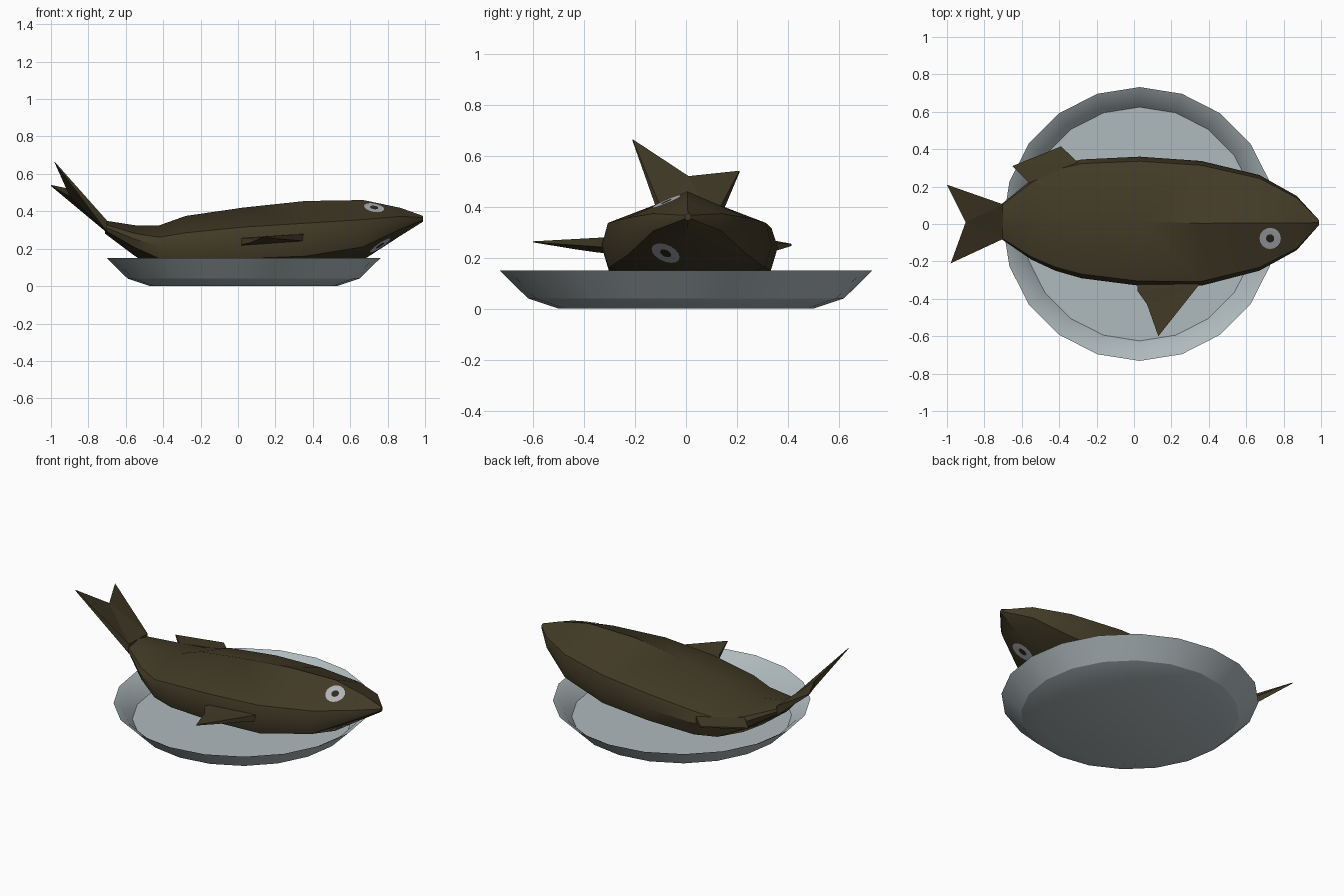
import bpy, bmesh, math
from mathutils import Vector
from mathutils.bvhtree import BVHTree

if "Cube" in bpy.data.objects:
    bpy.data.objects.remove(bpy.data.objects["Cube"])


def material(name, rgb):
    m = bpy.data.materials.new(name)
    m.diffuse_color = (*rgb, 1)
    m.use_nodes = True
    m.node_tree.nodes["Principled BSDF"].inputs["Base Color"].default_value = m.diffuse_color
    return m


FISH = material("fish brown", (0.055, 0.043, 0.02))
PLATE = material("plate grey", (0.43, 0.49, 0.51))
EYE = material("eye grey", (0.45, 0.46, 0.49))
PUPIL = material("pupil dark", (0.03, 0.024, 0.012))


def finish(name, bm, mats, smooth=None):
    bmesh.ops.recalc_face_normals(bm, faces=bm.faces)
    me = bpy.data.meshes.new(name)
    bm.to_mesh(me)
    bm.free()
    ob = bpy.data.objects.new(name, me)
    bpy.context.collection.objects.link(ob)
    for m in mats:
        me.materials.append(m)
    if smooth:
        bpy.ops.object.select_all(action='DESELECT')
        ob.select_set(True)
        bpy.context.view_layer.objects.active = ob
        bpy.ops.object.shade_smooth_by_angle(angle=math.radians(smooth))
    return ob


def loft(bm, rings):
    """Skin closed rings of equal point count and cap both ends."""
    rows = [[bm.verts.new(p) for p in r] for r in rings]
    n = len(rows[0])
    for a, b in zip(rows, rows[1:]):
        for i in range(n):
            bm.faces.new((a[i], a[(i + 1) % n], b[(i + 1) % n], b[i]))
    bm.faces.new(rows[0])
    bm.faces.new(rows[-1])


# Plate: 20-sided lathe, underside up to rim and back down to the floor
profile = [(0.50, 0.0), (0.62, 0.04), (0.732, 0.15), (0.68, 0.118), (0.625, 0.05)]
bm = bmesh.new()
loft(bm, [[(0.03 + r * math.cos(math.tau * i / 20), r * math.sin(math.tau * i / 20), z)
           for i in range(20)] for r, z in profile])
finish("plate", bm, [PLATE], 25)

# Fish body lying on its side: x, back y, belly y, top z, middle z, bottom z
stations = [
    (0.99, 0.02, -0.005, 0.375, 0.36, 0.345),
    (0.87, 0.15, -0.14, 0.418, 0.34, 0.27),
    (0.67, 0.262, -0.25, 0.46, 0.28, 0.14),
    (0.36, 0.337, -0.33, 0.455, 0.25, 0.07),
    (0.03, 0.36, -0.33, 0.42, 0.24, 0.055),
    (-0.28, 0.345, -0.29, 0.375, 0.22, 0.055),
    (-0.42, 0.31, -0.25, 0.325, 0.215, 0.08),
    (-0.55, 0.235, -0.19, 0.325, 0.25, 0.16),
    (-0.71, 0.105, -0.08, 0.35, 0.315, 0.28),
]


def section(x, yp, yn, zt, zm, zb):
    c, h = (yp + yn) / 2, (yp - yn) / 2
    up, dn = zm + 0.42 * (zt - zm), zm - 0.5 * (zm - zb)
    return [(x, c, zt), (x, c + 0.93 * h, up), (x, yp, zm), (x, c + 0.92 * h, dn),
            (x, c, zb), (x, c - 0.92 * h, dn), (x, yn, zm), (x, c - 0.93 * h, up)]


bm = bmesh.new()
loft(bm, [section(*s) for s in stations])
bmesh.ops.triangulate(bm, faces=bm.faces[:])
bmesh.ops.recalc_face_normals(bm, faces=bm.faces)
surface = BVHTree.FromBMesh(bm)
finish("fish_body", bm, [FISH], 35)


def fin(name, pts):
    """Thin fan-shaped fin; points are x, y, z, half thickness."""
    bm = bmesh.new()
    top = [bm.verts.new((x, y, z + h)) for x, y, z, h in pts]
    low = [bm.verts.new((x, y, z - h)) for x, y, z, h in pts]
    n = len(pts)
    for i in range(1, n - 1):
        bm.faces.new((top[0], top[i], top[i + 1]))
        bm.faces.new((low[0], low[i + 1], low[i]))
    for i in range(n):
        j = (i + 1) % n
        bm.faces.new((top[i], low[i], low[j], top[j]))
    finish(name, bm, [FISH])


# Fins
fin("tail_fin", [(-0.90, 0.01, 0.50, 0.02), (-1.0, 0.21, 0.538, 0.003), (-0.70, 0.105, 0.315, 0.03),
                 (-0.70, -0.08, 0.32, 0.03), (-0.98, -0.21, 0.662, 0.003)])
fin("belly_fin", [(0.36, -0.31, 0.26, 0.02), (0.02, -0.30, 0.235, 0.02), (0.02, -0.36, 0.24, 0.018),
                  (0.07, -0.43, 0.245, 0.013), (0.13, -0.60, 0.262, 0.002)])
fin("back_fin", [(-0.30, 0.33, 0.24, 0.02), (-0.39, 0.415, 0.25, 0.004), (-0.65, 0.31, 0.27, 0.004),
                 (-0.56, 0.22, 0.26, 0.02)])


def eye(name, cx, cy, side):
    """Ring and pupil projected onto the body from above (1) or below (-1)."""
    def on_body(x, y):
        hit, nor, _, _ = surface.ray_cast(Vector((x, y, 2 * side)), Vector((0, 0, -side)))
        return hit + Vector((0, 0, 0.005 * side))

    bm = bmesh.new()
    rings = [[bm.verts.new(on_body(cx + r * math.cos(math.tau * i / 16), cy + r * math.sin(math.tau * i / 16)))
              for i in range(16)] for r in (0.057, 0.04, 0.022)]
    for a, b in zip(rings, rings[1:]):
        for i in range(16):
            bm.faces.new((a[i], a[(i + 1) % 16], b[(i + 1) % 16], b[i]))
    bm.faces.new(rings[-1]).material_index = 1
    ob = finish(name, bm, [EYE, PUPIL])
    if ob.data.polygons[0].normal.z * side < 0:
        ob.data.flip_normals()


# Eyes on both flanks of the head
eye("upper_eye", 0.728, -0.077, 1)
eye("lower_eye", 0.76, -0.08, -1)
